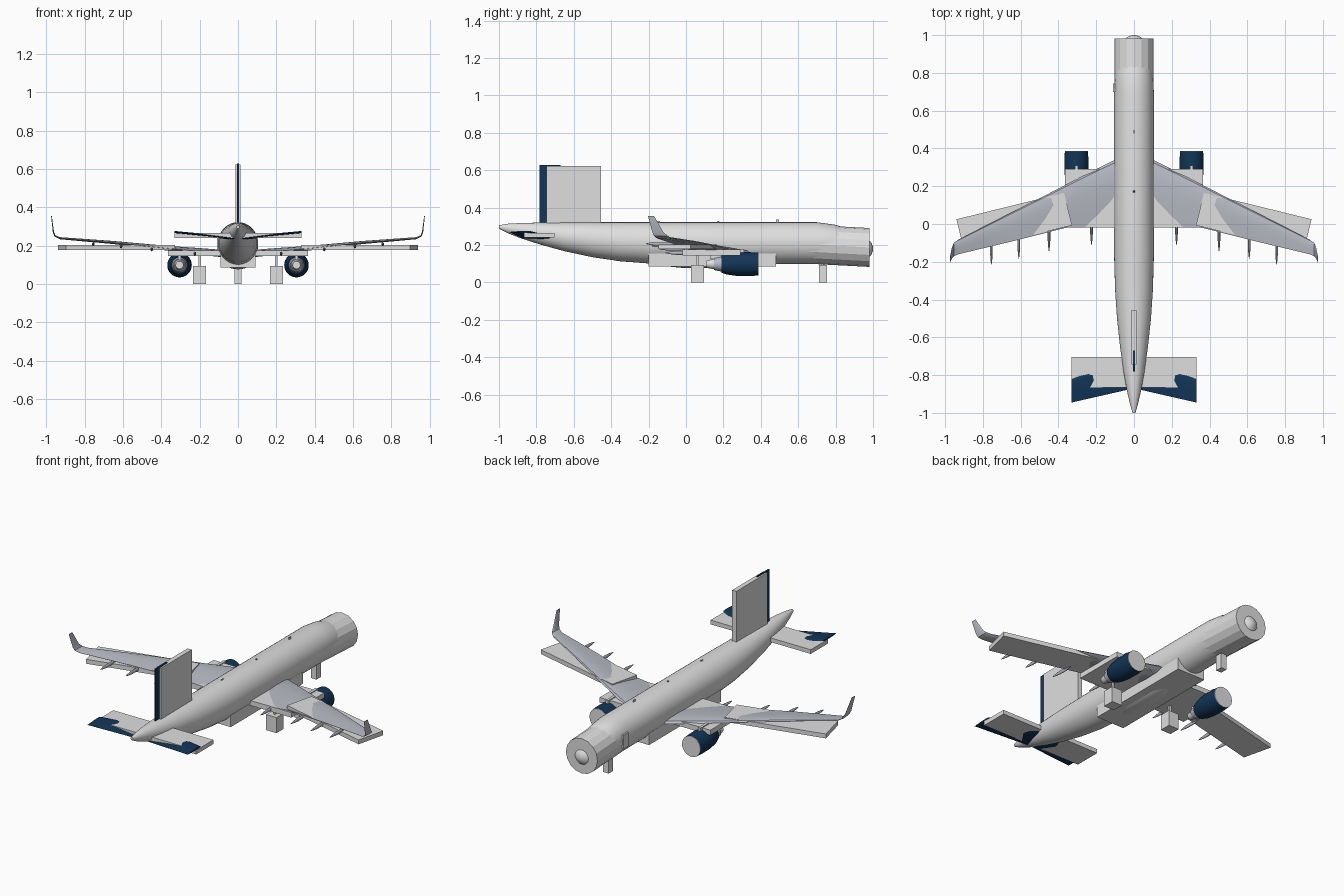
import bpy, bmesh, math
from mathutils import Vector

cube = bpy.data.objects.get("Cube")
if cube:
    bpy.data.objects.remove(cube, do_unlink=True)


def material(name, rgb):
    m = bpy.data.materials.new(name)
    m.use_nodes = True
    m.diffuse_color = (*rgb, 1)
    m.node_tree.nodes["Principled BSDF"].inputs["Base Color"].default_value = (*rgb, 1)
    return m


WHITE = material("pale grey paint", (0.74, 0.74, 0.74))
WING = material("wing grey", (0.48, 0.50, 0.56))
NAVY = material("navy blue", (0.006, 0.036, 0.095))
DARK = material("dark grey", (0.12, 0.12, 0.13))


def finish(name, bm, mat, smooth=True):
    bmesh.ops.recalc_face_normals(bm, faces=bm.faces)
    mesh = bpy.data.meshes.new(name)
    bm.to_mesh(mesh)
    bm.free()
    mesh.materials.append(mat)
    obj = bpy.data.objects.new(name, mesh)
    bpy.context.collection.objects.link(obj)
    if smooth:
        bpy.ops.object.select_all(action='DESELECT')
        obj.select_set(True)
        bpy.context.view_layer.objects.active = obj
        bpy.ops.object.shade_smooth_by_angle(angle=math.radians(35))
    return obj


def loft(name, rings, mat, smooth=True):
    """Skin a list of closed rings and cap both ends."""
    bm = bmesh.new()
    rows = [[bm.verts.new(p) for p in ring] for ring in rings]
    n = len(rows[0])
    for a, b in zip(rows, rows[1:]):
        for i in range(n):
            j = (i + 1) % n
            bm.faces.new((a[i], a[j], b[j], b[i]))
    bm.faces.new(rows[0])
    bm.faces.new(rows[-1])
    return finish(name, bm, mat, smooth)


def ellipse(x, y, z, rx, rz, n=40):
    return [(x + rx * math.cos(2 * math.pi * i / n), y,
             z + rz * math.sin(2 * math.pi * i / n)) for i in range(n)]


def lathe(name, x, z, profile, mat, n=32, smooth=True):
    """Round body along y from (y, radius) pairs."""
    return loft(name, [ellipse(x, y, z, r, r, n) for y, r in profile], mat, smooth)


def prism(name, outline, z0, z1, mat):
    return loft(name, [[(x, y, z) for x, y in outline] for z in (z0, z1)], mat, False)


def box(name, x0, x1, y0, y1, z0, z1, mat):
    return prism(name, [(x0, y0), (x1, y0), (x1, y1), (x0, y1)], z0, z1, mat)


# Unit airfoil: (chord fraction from leading edge, thickness fraction)
FOIL = [(0, 0), (0.04, 0.3), (0.15, 0.46), (0.35, 0.5), (0.6, 0.36), (0.8, 0.2),
        (1, 0.03), (1, -0.03), (0.8, -0.15), (0.35, -0.4), (0.1, -0.32)]


def airfoil(x, lead, trail, z, thick, up=(0, 0, 1)):
    up = Vector(up).normalized()
    return [Vector((x, lead + (trail - lead) * c, z)) + up * t * thick for c, t in FOIL]


# Fuselage: y, bottom, top, half width
stations = [(-1.0, 0.288, 0.306, 0.008), (-0.95, 0.262, 0.314, 0.022), (-0.88, 0.235, 0.318, 0.038),
            (-0.78, 0.203, 0.32, 0.056), (-0.65, 0.167, 0.321, 0.074), (-0.5, 0.135, 0.322, 0.09),
            (-0.35, 0.113, 0.322, 0.1), (-0.18, 0.1, 0.322, 0.105), (0.7, 0.098, 0.322, 0.105),
            (0.8, 0.104, 0.308, 0.1), (0.9, 0.115, 0.275, 0.084), (0.97, 0.128, 0.235, 0.056),
            (0.99, 0.145, 0.215, 0.036), (1.0, 0.17, 0.19, 0.01)]
loft("fuselage", [ellipse(0, y, (b + t) / 2, w, (t - b) / 2) for y, b, t, w in stations], WHITE)

# Faceted sleeve around the nose, tilted slightly down
loft("nose_sleeve", [ellipse(0, 0.62, 0.206, 0.104, 0.104, 16),
                     ellipse(0, 0.982, 0.187, 0.104, 0.104, 16)], WHITE, False)

# Belly
box("belly_block", -0.092, 0.092, -0.2, 0.48, 0.085, 0.155, WHITE)
belly = [(-0.25, 0.02), (-0.15, 0.045), (0, 0.06), (0.2, 0.06), (0.33, 0.045), (0.42, 0.02)]
loft("belly_fairing", [ellipse(0, y, 0.136, r * 1.4, r) for y, r in belly], WHITE)

# Wing centre slab and tail slabs
box("inner_wing_slab", -0.365, 0.365, -0.018, 0.292, 0.145, 0.175, WHITE)
box("fin_slab", -0.014, 0.014, -0.745, -0.455, 0.29, 0.623, WHITE)
box("tailplane_slab", -0.33, 0.33, -0.865, -0.703, 0.24, 0.265, WHITE)

# Rudder and its fin core
fin = [(-0.67, 0.3), (-0.67, 0.628), (-0.782, 0.628), (-0.782, 0.31)]
loft("rudder", [[(x, y, z) for y, z in fin] for x in (-0.004, 0.004)], NAVY, False)

for s, side in ((1, "left"), (-1, "right")):
    # Swept wing flowing into the upturned winglet
    loft(side + "_wing", [
        airfoil(s * 0.04, 0.37, -0.015, 0.152, 0.045),
        airfoil(s * 0.2, 0.29, -0.015, 0.168, 0.038),
        airfoil(s * 0.36, 0.208, -0.02, 0.184, 0.028),
        airfoil(s * 0.65, 0.06, -0.093, 0.215, 0.018),
        airfoil(s * 0.93, -0.083, -0.16, 0.238, 0.012),
        airfoil(s * 0.955, -0.1, -0.172, 0.25, 0.009, (-s, 0, 1)),
        airfoil(s * 0.963, -0.122, -0.18, 0.27, 0.007, (-s, 0, 0)),
        airfoil(s * 0.973, -0.17, -0.203, 0.354, 0.004, (-s, 0, 0))], WING)
    prism(side + "_outer_wing_slab",
          [(s * x, y) for x, y in ((0.37, 0.165), (0.94, 0.025), (0.898, -0.147), (0.328, -0.007))],
          0.178, 0.204, WHITE)

    # Flap track fairings
    for i, (x, tail, z) in enumerate(((0.225, -0.11, 0.158), (0.45, -0.145, 0.18),
                                      (0.61, -0.185, 0.196), (0.755, -0.215, 0.207))):
        shape = [(0, 0.001), (0.02, 0.004), (0.06, 0.007), (0.11, 0.007), (0.16, 0.001)]
        loft(f"{side}_flap_fairing_{i + 1}",
             [ellipse(s * x, tail + d, z, r, r * 1.5, 12) for d, r in shape], WING)

    # Engine
    ex, ez = s * 0.305, 0.098
    lathe(side + "_engine_cowl", ex, ez,
          [(0.19, 0.046), (0.22, 0.056), (0.27, 0.063), (0.34, 0.064), (0.384, 0.061)], NAVY)
    lathe(side + "_engine_face", ex, ez, [(0.379, 0.061), (0.387, 0.061)], WHITE, 16, False)
    lathe(side + "_engine_core", ex, ez, [(0.15, 0.032), (0.2, 0.042)], WING)
    lathe(side + "_engine_nozzle", ex, ez, [(0.11, 0.02), (0.16, 0.029)], WHITE)
    box(side + "_engine_pylon", ex - 0.008, ex + 0.008, 0.13, 0.31, 0.125, 0.18, WHITE)

    # Main landing gear
    box(side + "_main_wheel_block", s * 0.166, s * 0.234, 0.028, 0.096, 0, 0.093, WHITE)
    box(side + "_main_strut", s * 0.194, s * 0.206, 0.055, 0.069, 0.09, 0.16, WHITE)

    # Tailplane blade, rising toward the tip
    loft(side + "_tailplane", [
        airfoil(s * 0.01, -0.7, -0.872, 0.236, 0.02),
        airfoil(s * 0.33, -0.822, -0.945, 0.27, 0.012)], NAVY)

# Nose landing gear
box("nose_wheel_block", -0.018, 0.018, 0.712, 0.754, 0, 0.092, WHITE)
box("nose_strut", -0.006, 0.006, 0.725, 0.74, 0.09, 0.12, WHITE)

# Cabin door and small aerials
box("cabin_door", -0.11, -0.1, 0.7, 0.745, 0.165, 0.25, WHITE)
box("front_aerial", -0.002, 0.002, 0.48, 0.497, 0.31, 0.336, WHITE)
lathe("beacon", 0, 0.322, [(0.166, 0.003), (0.172, 0.006), (0.178, 0.003)], DARK, 10)
box("rear_aerial", -0.002, 0.002, -0.155, -0.14, 0.31, 0.328, WHITE)
